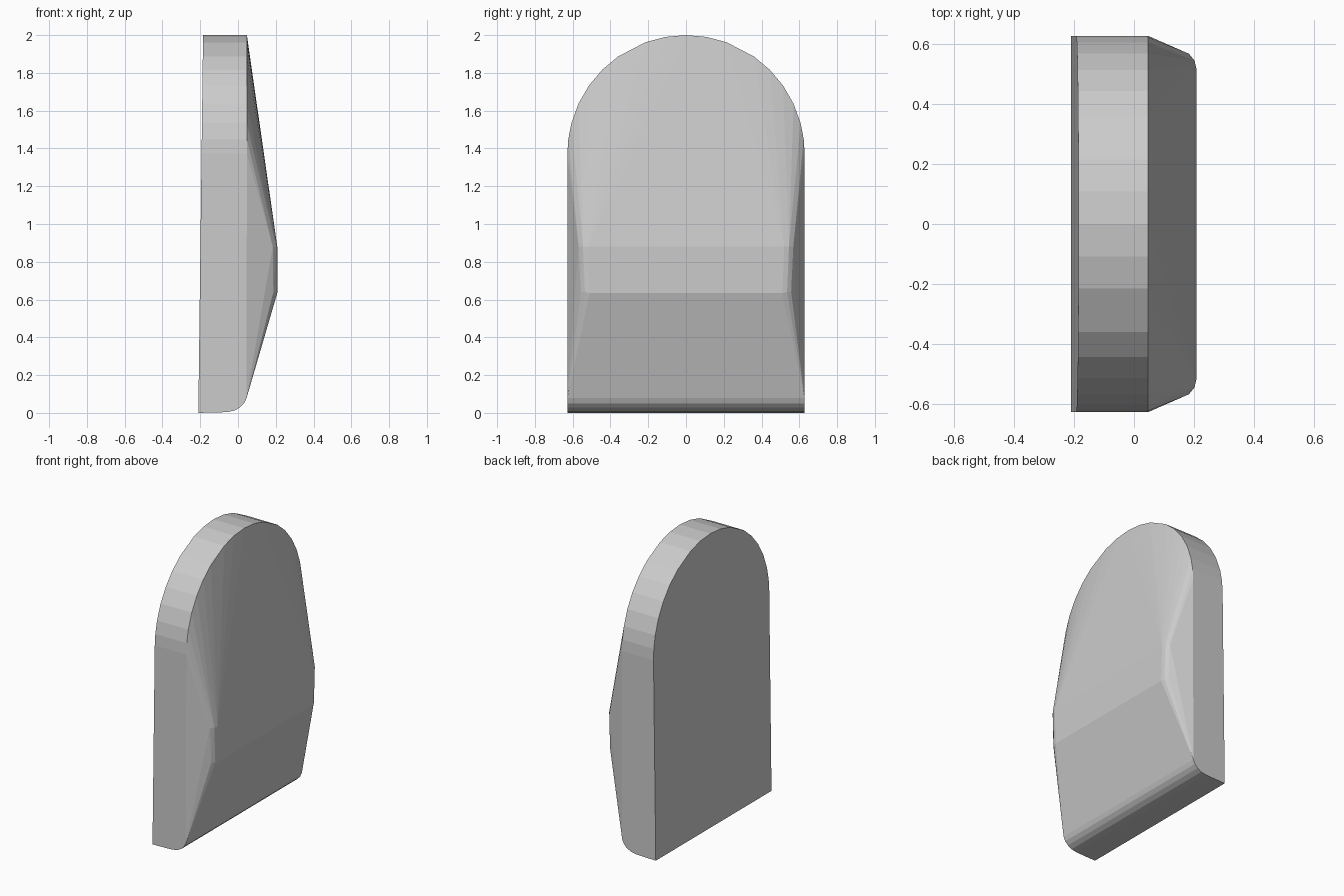
import bpy, bmesh, math

if "Cube" in bpy.data.objects:
    bpy.data.objects.remove(bpy.data.objects["Cube"])

# Single plain grey
grey = bpy.data.materials.new("plain grey")
grey.diffuse_color = (0.6, 0.6, 0.6, 1)
grey.use_nodes = True
grey.node_tree.nodes["Principled BSDF"].inputs["Base Color"].default_value = grey.diffuse_color

R, SPRING = 0.628, 1.372      # arch radius and springing height
RIM_X = 0.047                 # edge where the crown of the bulge begins


def back_x(z):
    """Slightly leaning flat back."""
    return -0.21 + 0.0125 * z


points = []

# Arched outline on the flat back and on the front rim
for a in (0, 10, 20, 35, 45, 55, 65, 75, 83, 90):
    y, z = R * math.sin(math.radians(a)), SPRING + R * math.cos(math.radians(a))
    for s in (-1, 1):
        points += [(back_x(z), s * y, z), (RIM_X, s * y, z)]

# Rounded foot, bulge ridge and its chamfered ends
for s in (-1, 1):
    points += [(x, s * R, z) for x, z in
               ((-0.21, 0), (-0.06, 0.004), (-0.02, 0.012), (0.01, 0.028),
                (0.032, 0.05), (0.045, 0.078))]
    points += [(0.208, s * 0.51, 0.635), (0.208, s * 0.52, 0.88),
               (0.202, s * 0.535, 0.64), (0.202, s * 0.545, 0.88),
               (0.187, s * 0.557, 0.64), (0.184, s * 0.568, 0.88)]

# Solid padded panel: a convex skin over all outlines
bm = bmesh.new()
for p in points:
    bm.verts.new(p)
bmesh.ops.remove_doubles(bm, verts=bm.verts, dist=0.0005)
hull = bmesh.ops.convex_hull(bm, input=bm.verts)
loose = {v for v in hull["geom_interior"] + hull["geom_unused"]
         if isinstance(v, bmesh.types.BMVert)}
bmesh.ops.delete(bm, geom=list(loose), context='VERTS')
bmesh.ops.dissolve_limit(bm, angle_limit=math.radians(0.5),
                         verts=bm.verts, edges=bm.edges)
bmesh.ops.recalc_face_normals(bm, faces=bm.faces)

mesh = bpy.data.meshes.new("arched_panel")
bm.to_mesh(mesh)
bm.free()
mesh.materials.append(grey)
panel = bpy.data.objects.new("arched_panel", mesh)
bpy.context.collection.objects.link(panel)
